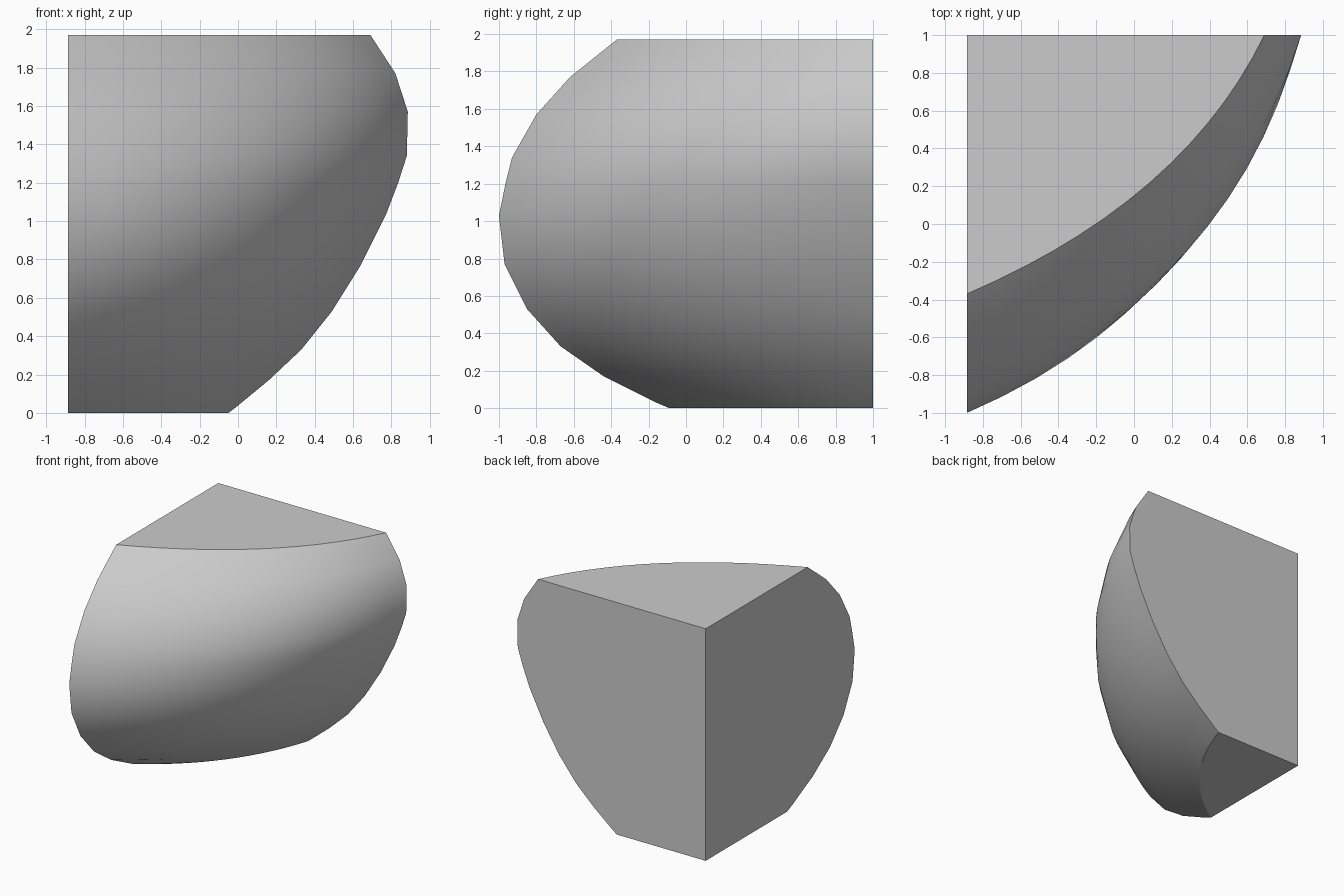
import bpy, bmesh, math

cube = bpy.data.objects.get("Cube")
if cube:
    bpy.data.objects.remove(cube, do_unlink=True)

SIDE_X, BACK_Y, HEIGHT, STEPS = -0.885, 1.0, 1.97, 14

# Rows of the curved shell: height, y on the flat side, x on the flat back
rows = [(0, -.09, -.05), (.03, -.16, -.01), (.17, -.44, .16), (.33, -.67, .33),
        (.53, -.85, .49), (.77, -.97, .64), (1.03, -1, .77), (1.2, -.965, .835),
        (1.34, -.93, .88), (1.57, -.8, .885), (1.77, -.62, .82), (HEIGHT, -.37, .69)]


def arc(z, y0, x1):
    """Bowed section from the flat side to the flat back at one height."""
    s = math.sin(math.pi * z / HEIGHT)
    cx = SIDE_X + (x1 - SIDE_X) * (.73 + .09 * s)
    cy = BACK_Y - (BACK_Y - y0) * (.64 + .07 * s)
    for i in range(STEPS + 1):
        t = i / STEPS
        a, b, c = (1 - t) ** 2, 2 * t * (1 - t), t * t
        yield a * SIDE_X + b * cx + c * x1, a * y0 + b * cy + c * BACK_Y, z


bm = bmesh.new()
grid = [[bm.verts.new(p) for p in arc(*row)] for row in rows]

# Curved shell
for low, high in zip(grid, grid[1:]):
    for i in range(STEPS):
        bm.faces.new((low[i], low[i + 1], high[i + 1], high[i])).smooth = True

# Flat cuts: bottom, top, side and back
foot = bm.verts.new((SIDE_X, BACK_Y, 0))
head = bm.verts.new((SIDE_X, BACK_Y, HEIGHT))
caps = [bm.faces.new(grid[0] + [foot]),
        bm.faces.new(grid[-1] + [head]),
        bm.faces.new([r[0] for r in grid] + [head, foot]),
        bm.faces.new([r[-1] for r in grid] + [head, foot])]
for cap in caps:
    for edge in cap.edges:
        edge.smooth = False
bmesh.ops.recalc_face_normals(bm, faces=bm.faces)

mesh = bpy.data.meshes.new("rounded_corner_block")
bm.to_mesh(mesh)
bm.free()
block = bpy.data.objects.new("rounded_corner_block", mesh)
bpy.context.collection.objects.link(block)

# Plain grey
grey = bpy.data.materials.new("light_grey")
grey.use_nodes = True
color = (.6, .6, .6, 1)
grey.diffuse_color = color
grey.node_tree.nodes["Principled BSDF"].inputs["Base Color"].default_value = color
mesh.materials.append(grey)
